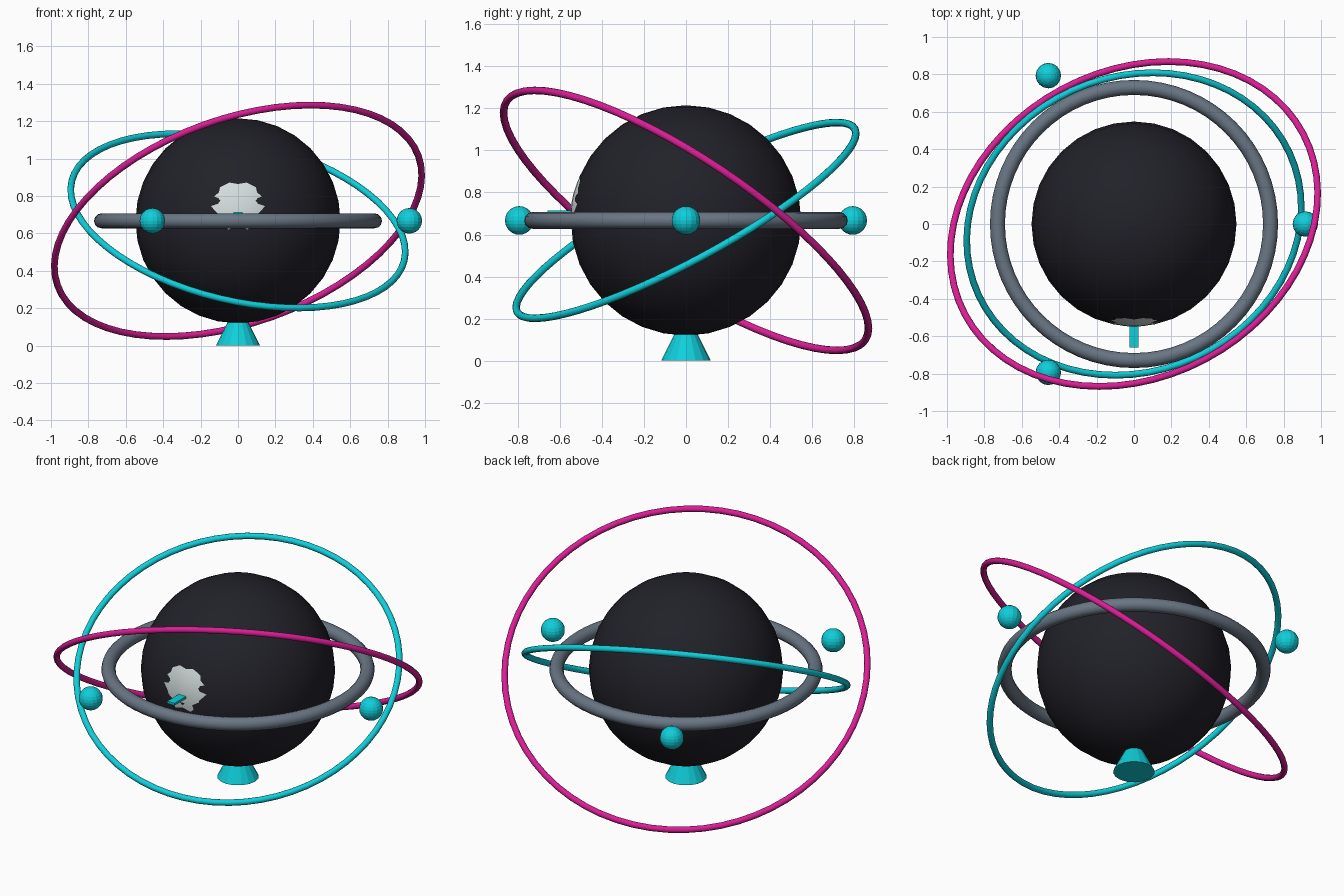
import bpy
import math
from mathutils import Vector

cube = bpy.data.objects.get("Cube")
if cube:
    bpy.data.objects.remove(cube, do_unlink=True)

CENTRE = Vector((0, 0, 0.667))


def material(name, rgb):
    m = bpy.data.materials.new(name)
    m.use_nodes = True
    colour = (*rgb, 1)
    m.diffuse_color = colour
    bsdf = next(n for n in m.node_tree.nodes if n.type == 'BSDF_PRINCIPLED')
    bsdf.inputs["Base Color"].default_value = colour
    return m


black = material("dark navy", (0.015, 0.015, 0.022))
cyan = material("cyan", (0.005, 0.62, 0.70))
magenta = material("magenta", (0.70, 0.013, 0.30))
grey = material("slate grey", (0.14, 0.18, 0.23))
white = material("pale grey", (0.65, 0.72, 0.72))


def finish(name, mat, smooth=False):
    ob = bpy.context.object
    ob.name = name
    ob.data.materials.append(mat)
    if smooth:
        bpy.ops.object.shade_smooth_by_angle(angle=math.radians(50))
    return ob


def ball(name, mat, location, radius, segments, rings, smooth=False):
    bpy.ops.mesh.primitive_uv_sphere_add(
        segments=segments, ring_count=rings, radius=radius, location=location)
    return finish(name, mat, smooth)


def hoop(name, mat, major, minor, tilt_x=0, tilt_y=0):
    bpy.ops.mesh.primitive_torus_add(
        major_radius=major, minor_radius=minor, major_segments=64,
        minor_segments=12, location=CENTRE, rotation=(tilt_x, tilt_y, 0))
    return finish(name, mat, True)


# Core globe, with a pale lens just breaking through its front
ball("core_globe", black, CENTRE, 0.548, 32, 16, True)
lens_tilt = math.radians(10)
lens_axis = Vector((0, -math.cos(lens_tilt), math.sin(lens_tilt)))
ball("front_lens", white, CENTRE + lens_axis * 0.1515, 0.4, 48, 24, True)

# Rings around the globe
hoop("level_ring", grey, 0.73, 0.04)
hoop("inner_orbit_ring", cyan, 0.914, 0.018, 0.485, 0.235)
hoop("outer_orbit_ring", magenta, 1.025, 0.018, -0.56, -0.345)

# Three satellites, evenly spaced
for i in range(3):
    a = i * math.tau / 3
    spot = CENTRE + 0.916 * Vector((math.cos(a), math.sin(a), 0))
    ball(f"satellite_{i + 1}", cyan, spot, 0.068, 16, 12)

# Thin pointer below the lens
bpy.ops.mesh.primitive_cube_add(size=1, location=(0, -0.59, 0.707))
bpy.context.object.scale = (0.05, 0.14, 0.014)
finish("front_pointer", cyan)

# Flared foot
bpy.ops.mesh.primitive_cone_add(
    vertices=16, radius1=0.118, radius2=0.048, depth=0.14, location=(0, 0, 0.07))
finish("foot", cyan)
